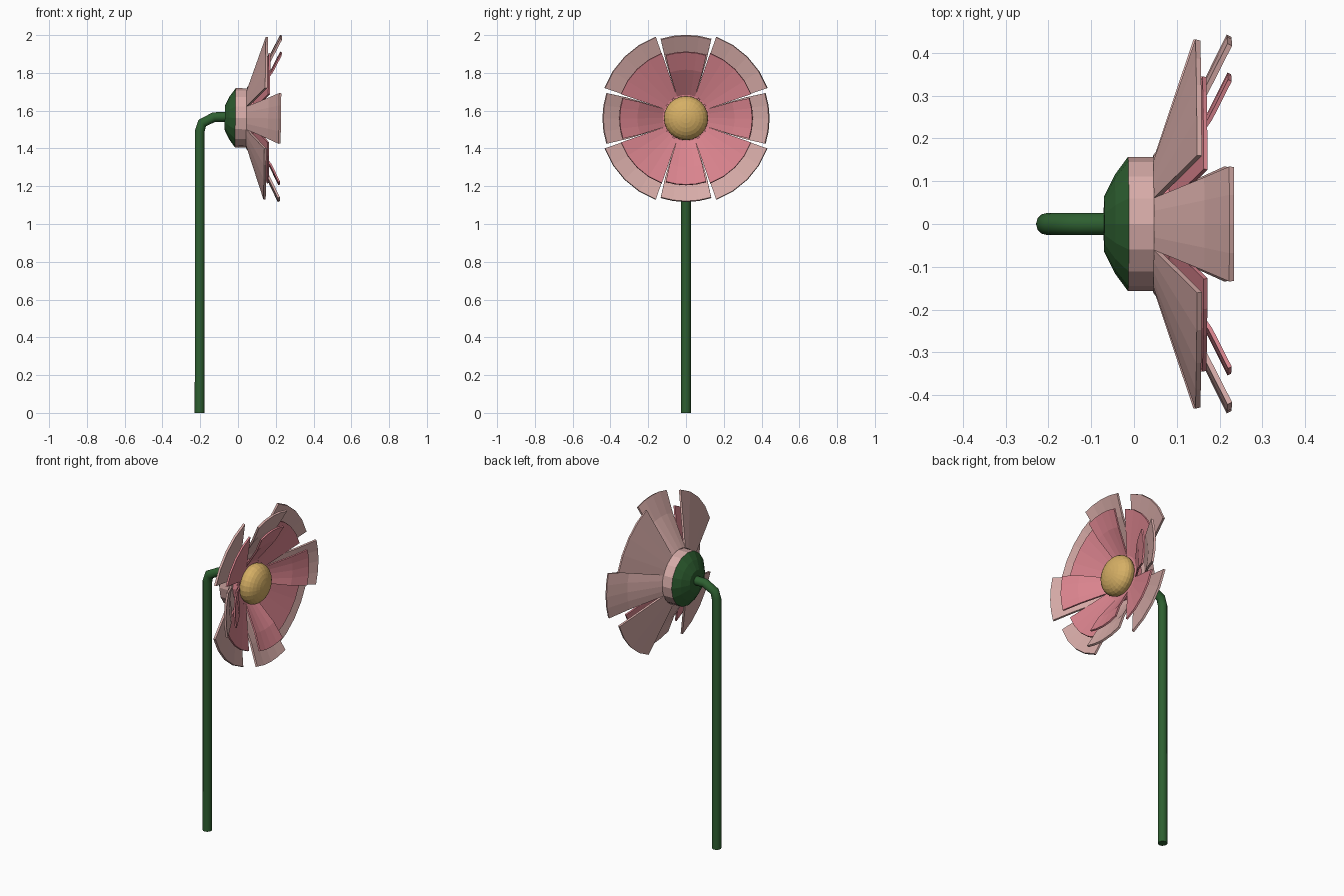
import bpy, bmesh
from math import sin, cos, radians, pi
from mathutils import Matrix

if "Cube" in bpy.data.objects:
    bpy.data.objects.remove(bpy.data.objects["Cube"])

HEAD = Matrix.Translation((0, 0, 1.562)) @ Matrix.Rotation(0.014, 4, 'Y')


def material(name, rgb):
    m = bpy.data.materials.new(name)
    m.diffuse_color = (*rgb, 1)
    m.use_nodes = True
    m.node_tree.nodes["Principled BSDF"].inputs["Base Color"].default_value = m.diffuse_color
    return m


GREEN = material("green", (0.027, 0.115, 0.03))
PALE = material("pale_pink", (0.68, 0.41, 0.39))
PINK = material("pink", (0.70, 0.23, 0.27))
GOLD = material("gold", (0.67, 0.43, 0.13))


def finish(name, bm, mat, matrix):
    bmesh.ops.recalc_face_normals(bm, faces=bm.faces)
    me = bpy.data.meshes.new(name)
    bm.to_mesh(me)
    bm.free()
    me.materials.append(mat)
    ob = bpy.data.objects.new(name, me)
    ob.matrix_world = matrix
    bpy.context.collection.objects.link(ob)
    return ob


def lathe(name, profile, mat, matrix, n=16):
    """Closed solid turned round the x axis from (x, radius) pairs."""
    bm = bmesh.new()
    rings = [[bm.verts.new((x, r * cos(2 * pi * i / n), r * sin(2 * pi * i / n)))
              for i in range(n)] for x, r in profile]
    for a, b in zip(rings, rings[1:]):
        for i in range(n):
            bm.faces.new((a[i], a[i - 1], b[i - 1], b[i]))
    bm.faces.new(rings[0])
    bm.faces.new(rings[-1])
    return finish(name, bm, mat, matrix)


def petals(name, mat, matrix):
    """Eight petals: narrow raised ones alternate with wide flat ones."""
    narrow = [(0.05, 0.157, 22.5), (0.165, 0.325, 19.5), (0.222, 0.44, 17.7)]
    wide = [(0.05, 0.157, 22.5), (0.147, 0.459, 24.6)]
    bm = bmesh.new()
    seg = 4
    for k in range(8):
        rows = []
        for x, r, half in (wide if k % 2 else narrow):
            angles = [radians(45 * k + half * (2 * i / seg - 1)) for i in range(seg + 1)]
            rows.append([bm.verts.new((x, r * cos(a), r * sin(a))) for a in angles])
        for a, b in zip(rows, rows[1:]):
            for i in range(seg):
                bm.faces.new((a[i], a[i + 1], b[i + 1], b[i]))
    ob = finish(name, bm, mat, matrix)
    sol = ob.modifiers.new("thickness", 'SOLIDIFY')
    sol.thickness = 0.012
    sol.offset = 0
    return ob


# Flower head: calyx, then an outer and a smaller inner whorl
lathe("calyx", [(-0.07, 0.065), (-0.045, 0.115), (-0.014, 0.157)], GREEN, HEAD)
INNER = HEAD @ Matrix.Translation((0.045, 0, 0)) @ Matrix.Scale(0.8, 4)
for label, mat, mx in (("outer", PALE, HEAD), ("inner", PINK, INNER)):
    lathe(label + "_petal_base", [(-0.014, 0.157), (0.052, 0.157)], mat, mx)
    petals(label + "_petals", mat, mx)

# Flattened centre with its pole facing forward
bm = bmesh.new()
bmesh.ops.create_uvsphere(bm, u_segments=24, v_segments=14, radius=0.117)
bmesh.ops.rotate(bm, verts=bm.verts, matrix=Matrix.Rotation(pi / 2, 3, 'Y'))
bmesh.ops.scale(bm, verts=bm.verts, vec=(0.62, 1, 1))
finish("flower_centre", bm, GOLD, HEAD @ Matrix.Translation((0.115, 0, 0)))

# Stem with a bent neck
cu = bpy.data.curves.new("stem", 'CURVE')
cu.dimensions = '3D'
cu.bevel_depth = 0.026
cu.bevel_resolution = 4
cu.use_fill_caps = True
path = [(-0.203, 0), (-0.203, 1.49), (-0.19, 1.534), (-0.127, 1.566), (-0.06, 1.567)]
sp = cu.splines.new('POLY')
sp.points.add(len(path) - 1)
for p, (x, z) in zip(sp.points, path):
    p.co = (x, 0, z, 1)
cu.materials.append(GREEN)
bpy.context.collection.objects.link(bpy.data.objects.new("stem", cu))
